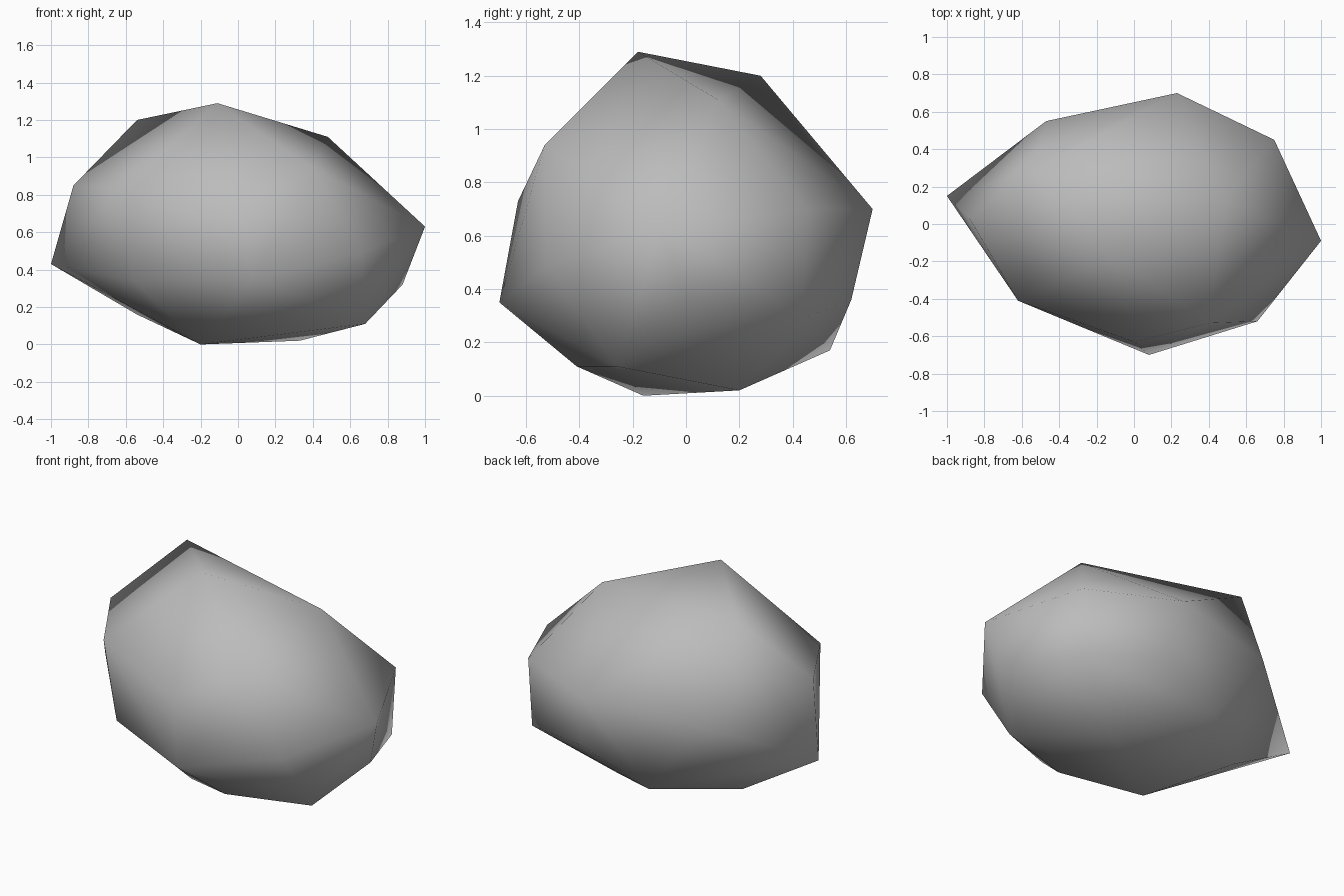
import bpy
import bmesh
from mathutils import Vector

# Remove the default cube only
default_cube = bpy.data.objects.get("Cube")
if default_cube:
    bpy.data.objects.remove(default_cube, do_unlink=True)


def make_material(name, colour):
    material = bpy.data.materials.new(name)
    material.use_nodes = True
    material.diffuse_color = colour
    shader = material.node_tree.nodes["Principled BSDF"]
    shader.inputs["Base Color"].default_value = colour
    return material


def make_boulder(name, corners, material):
    """Wrap a convex skin around the chiselled corners and shade it smooth."""
    bm = bmesh.new()
    for corner in corners:
        bm.verts.new(Vector(corner))
    hull = bmesh.ops.convex_hull(bm, input=bm.verts[:], use_existing_faces=False)
    buried = {
        item
        for item in hull["geom_interior"] + hull["geom_unused"]
        if isinstance(item, bmesh.types.BMVert)
    }
    bmesh.ops.delete(bm, geom=list(buried), context="VERTS")
    bmesh.ops.recalc_face_normals(bm, faces=bm.faces[:])
    for face in bm.faces:
        face.smooth = True
    mesh = bpy.data.meshes.new(name)
    bm.to_mesh(mesh)
    bm.free()
    mesh.materials.append(material)
    boulder = bpy.data.objects.new(name, mesh)
    bpy.context.collection.objects.link(boulder)
    return boulder


# Crown: the high corners
crown = [
    (-.11, -.18, 1.29), (-.54, .28, 1.2), (.48, .12, 1.11),
    (.4, -.53, .94), (-.88, .03, .85), (-.62, -.41, .83),
]

# Girdle: the wide corners around the middle
girdle = [
    (0, -.63, .73), (.23, .7, .7), (.75, .45, .7), (1, -.09, .63),
    (-.47, .55, .65), (.66, -.52, .49), (-1, .15, .43),
    (.08, -.7, .35), (.27, .62, .36), (-.56, -.37, .34),
]

# Base: the low corners the boulder rests on
base = [
    (.88, .02, .32), (.73, .44, .29), (-.13, .54, .17), (-.54, .22, .16),
    (.68, -.26, .11), (.2, -.41, .11), (.33, .2, .02), (-.2, -.16, 0),
]

stone_grey = make_material("stone grey", (.5, .5, .5, 1))
make_boulder("boulder", crown + girdle + base, stone_grey)
